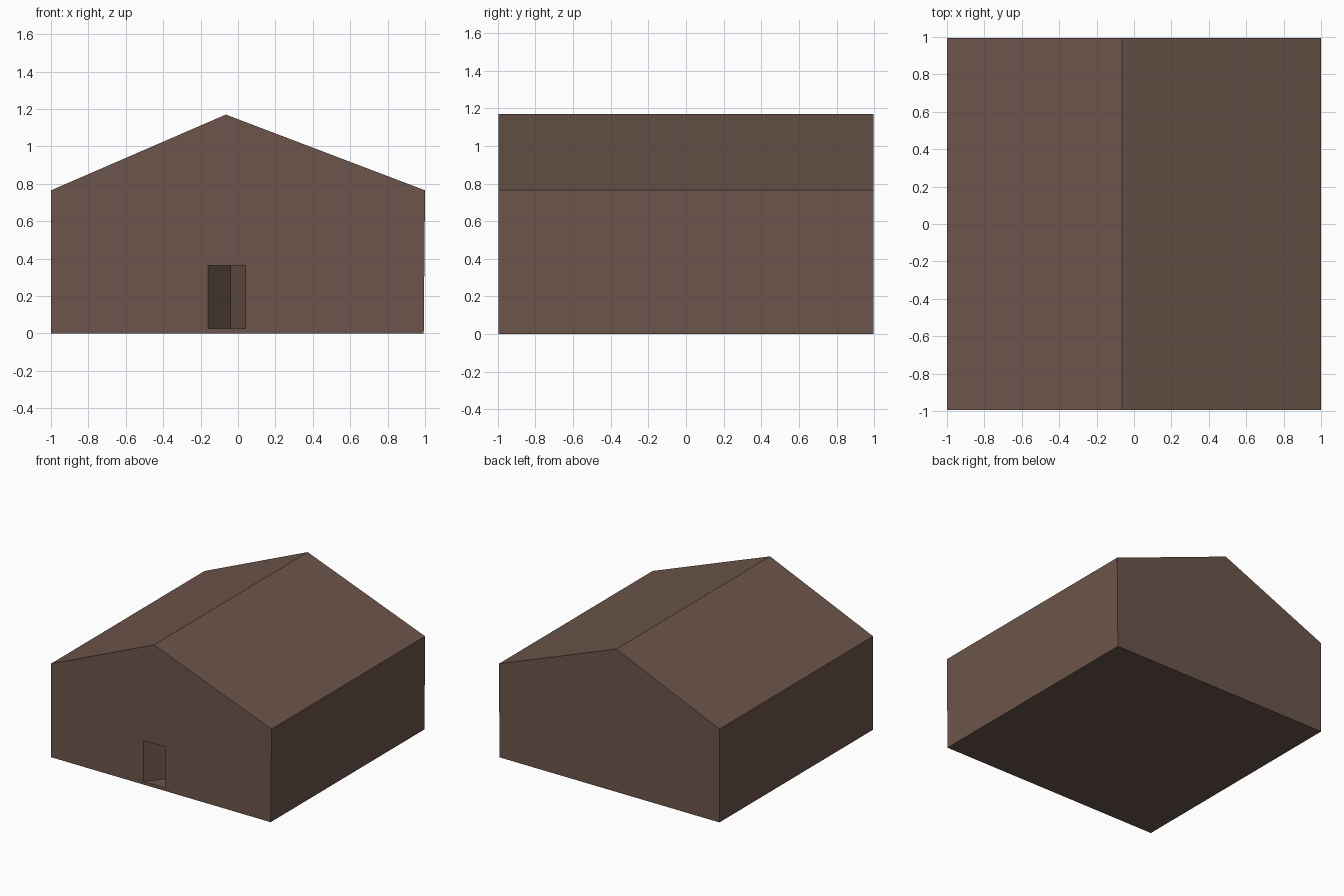
import bpy
import bmesh
from mathutils import Vector

if "Cube" in bpy.data.objects:
    bpy.data.objects.remove(bpy.data.objects["Cube"])

HALF_DEPTH = 0.995
brown = bpy.data.materials.new("warm brown")
brown.diffuse_color = (0.150, 0.091, 0.070, 1)
brown.use_nodes = True
brown.node_tree.nodes["Principled BSDF"].inputs["Base Color"].default_value = brown.diffuse_color


def prism(name, points, direction):
    """Extrude a flat outline along a direction into a closed solid."""
    bm = bmesh.new()
    face = bm.faces.new([bm.verts.new(p) for p in points])
    ext = bmesh.ops.extrude_face_region(bm, geom=[face], use_keep_orig=True)
    moved = [v for v in ext["geom"] if isinstance(v, bmesh.types.BMVert)]
    bmesh.ops.translate(bm, verts=moved, vec=Vector(direction))
    bmesh.ops.recalc_face_normals(bm, faces=bm.faces)
    mesh = bpy.data.meshes.new(name)
    bm.to_mesh(mesh)
    bm.free()
    mesh.materials.append(brown)
    obj = bpy.data.objects.new(name, mesh)
    bpy.context.collection.objects.link(obj)
    return obj


# House body: gable profile with an off-centre ridge
gable = [(-1, 0), (0.993, 0), (1, 0.765), (-0.065, 1.17), (-1, 0.765)]
house = prism("house_body", [(x, -HALF_DEPTH, z) for x, z in gable],
              (0, 2 * HALF_DEPTH, 0))

# Doorway: V-shaped niche, sunk into the front wall (cutter overshoots outward)
niche = [(-0.16, -1.1), (0.04, -1.1), (0.04, -HALF_DEPTH),
         (-0.04, -0.845), (-0.16, -HALF_DEPTH)]
cutter = prism("doorway_cutter", [(x, y, 0.025) for x, y in niche],
               (0, 0, 0.337))

cut = house.modifiers.new("doorway", 'BOOLEAN')
cut.operation = 'DIFFERENCE'
cut.solver = 'EXACT'
cut.object = cutter
bpy.context.view_layer.objects.active = house
bpy.ops.object.modifier_apply(modifier=cut.name)
bpy.data.objects.remove(cutter)
